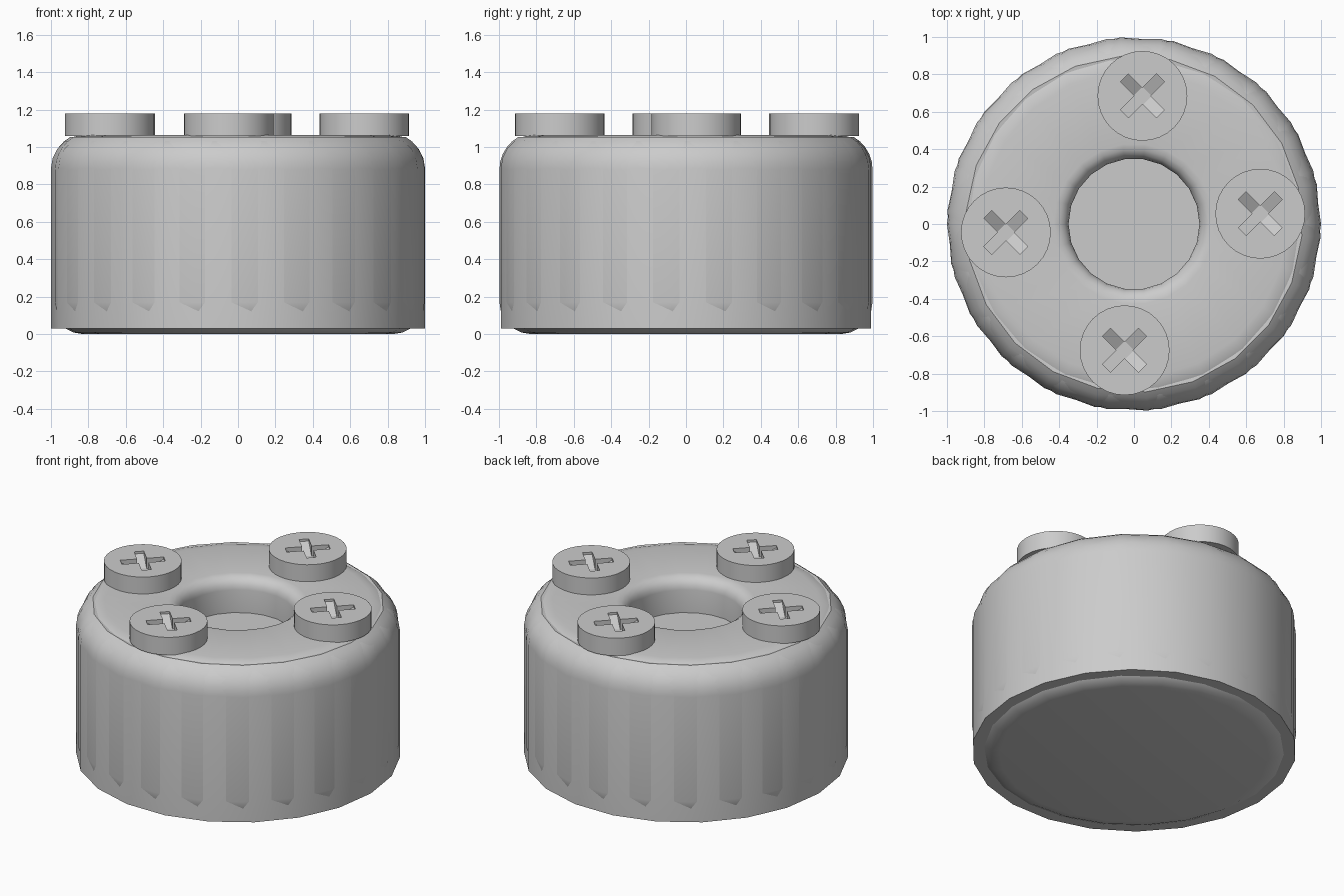
import bpy
import bmesh
from math import sin, cos, pi, radians
from mathutils import Matrix

SIDES = 22
STEP = 2 * pi / SIDES

if "Cube" in bpy.data.objects:
    bpy.data.objects.remove(bpy.data.objects["Cube"], do_unlink=True)

grey = bpy.data.materials.new("plain_grey")
grey.use_nodes = True
grey.diffuse_color = (0.6, 0.6, 0.6, 1)
grey.node_tree.nodes["Principled BSDF"].inputs["Base Color"].default_value = (0.6, 0.6, 0.6, 1)


def finish(name, bm, angle=None):
    """Turn a bmesh into an object, optionally smooth shaded."""
    bmesh.ops.recalc_face_normals(bm, faces=bm.faces)
    mesh = bpy.data.meshes.new(name)
    bm.to_mesh(mesh)
    bm.free()
    mesh.materials.append(grey)
    obj = bpy.data.objects.new(name, mesh)
    bpy.context.collection.objects.link(obj)
    if angle:
        activate(obj)
        bpy.ops.object.shade_smooth_by_angle(angle=radians(angle))
    return obj


def activate(obj):
    bpy.ops.object.select_all(action="DESELECT")
    obj.select_set(True)
    bpy.context.view_layer.objects.active = obj


def arc(cx, cz, r, start, end, count=5):
    """Points on an arc in the (radius, height) plane."""
    angles = [radians(start + (end - start) * i / count) for i in range(count + 1)]
    return [(cx + r * cos(a), cz + r * sin(a)) for a in angles]


def lathe(name, profile, phase=0):
    """Revolve a (radius, height) profile around z."""
    bm = bmesh.new()
    verts = [bm.verts.new((r * cos(phase), r * sin(phase), z)) for r, z in profile]
    edges = [bm.edges.new(pair) for pair in zip(verts, verts[1:])]
    bmesh.ops.spin(bm, geom=verts + edges, axis=(0, 0, 1), cent=(0, 0, 0),
                   angle=2 * pi, steps=SIDES, use_duplicate=False)
    bmesh.ops.remove_doubles(bm, verts=bm.verts, dist=0.0005)
    return finish(name, bm, 35)


# Inner drum: rounded underside, closed floor inside the central hole
drum = [(0, 0)] + arc(0.83, 0.17, 0.17, -90, 0) + arc(0.8, 0.88, 0.2, 0, 60)
drum += [(0.7, 1.03), (0.5, 0.83), (0, 0.83)]
lathe("inner_drum", drum, -STEP / 4)

# Outer shell: flat lower rim, rounded shoulder, rolled lip into the hole
shell = [(0.85, 0.03), (1, 0.03)] + arc(0.82, 0.885, 0.18, 0, 90)
shell += arc(0.43, 0.985, 0.08, 90, 180, 4) + [(0.35, 0.825)]
lathe("outer_shell", shell)

# Screw head: flat disc
HEIGHT = 0.12
bm = bmesh.new()
bmesh.ops.create_cone(bm, cap_ends=True, segments=32, radius1=0.24, radius2=0.24,
                      depth=HEIGHT, matrix=Matrix.Translation((0, 0, HEIGHT / 2)))
screw = finish("screw_1", bm)

# Cross slot: two tapered bars, deepest in the middle
for turn in (45, -45):
    bm = bmesh.new()
    half = [(0.136, HEIGHT + 0.02), (0.136, HEIGHT - 0.015), (0.035, HEIGHT - 0.07)]
    outline = half + [(-u, z) for u, z in reversed(half)]
    face = bm.faces.new([bm.verts.new((u, -0.03, z)) for u, z in outline])
    side = bmesh.ops.extrude_face_region(bm, geom=[face])["geom"]
    bmesh.ops.translate(bm, vec=(0, 0.06, 0),
                        verts=[v for v in side if isinstance(v, bmesh.types.BMVert)])
    bmesh.ops.rotate(bm, verts=bm.verts, cent=(0, 0, 0),
                     matrix=Matrix.Rotation(radians(turn), 3, "Z"))
    cutter = finish("slot_cutter", bm)
    cutter.hide_render = True
    cut = screw.modifiers.new("slot", "BOOLEAN")
    cut.operation = "DIFFERENCE"
    cut.solver = "EXACT"
    cut.object = cutter
    activate(screw)
    bpy.ops.object.modifier_apply(modifier=cut.name)
    bpy.data.objects.remove(cutter, do_unlink=True)
activate(screw)
bpy.ops.object.shade_smooth_by_angle(angle=radians(20))

# Four screws around the hole
spots = [(0.045, 0.685), (-0.685, -0.045), (-0.05, -0.675), (0.675, 0.055)]
for i, (x, y) in enumerate(spots):
    obj = screw
    if i:
        obj = bpy.data.objects.new(f"screw_{i + 1}", screw.data)
        bpy.context.collection.objects.link(obj)
    obj.location = (x, y, 1.06)
